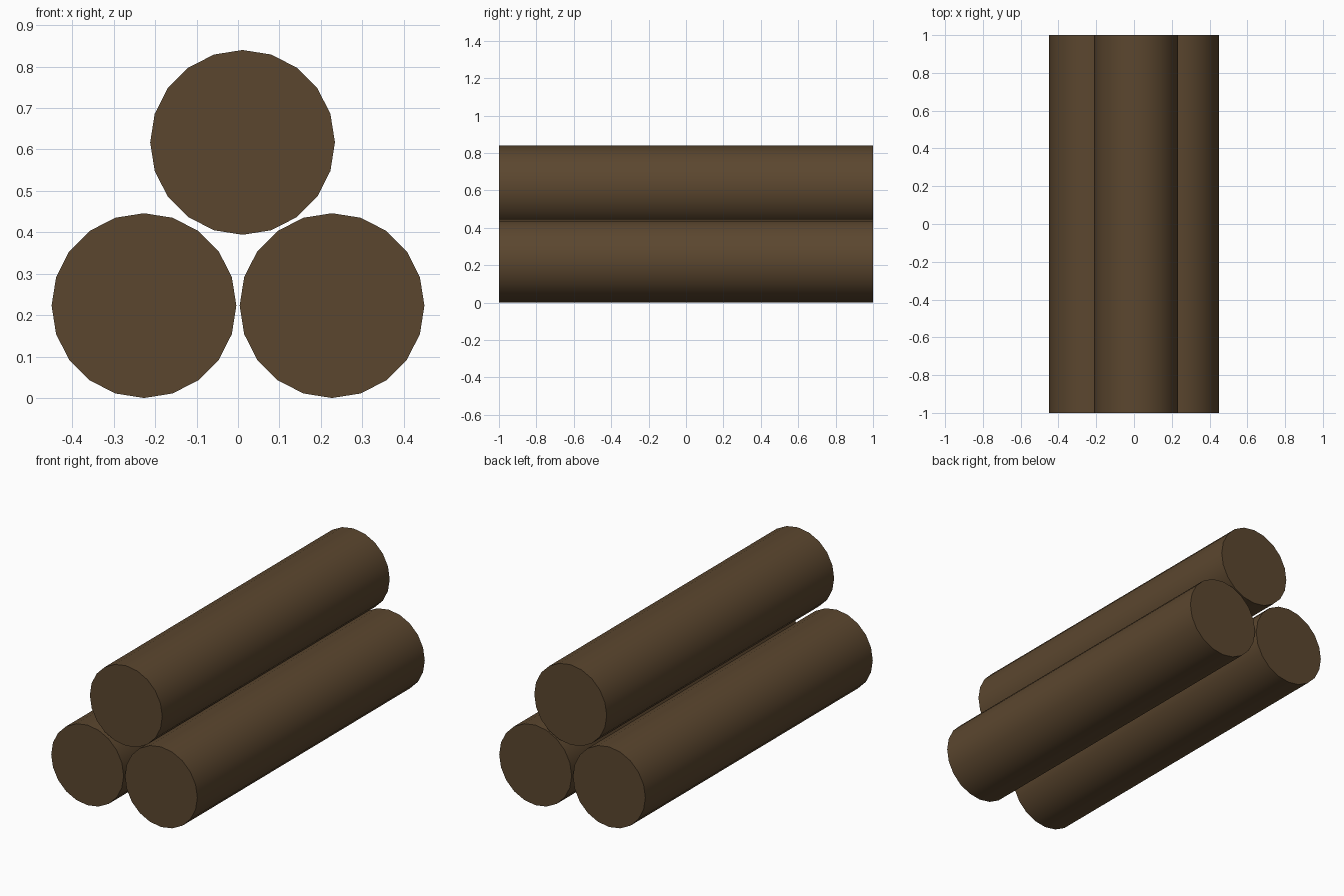
import bpy
import math

if "Cube" in bpy.data.objects:
    bpy.data.objects.remove(bpy.data.objects["Cube"])

RADIUS, LENGTH, SIDES = 0.223, 2.0, 20

# Bark brown shared by all logs
bark = bpy.data.materials.new("bark_brown")
bark.diffuse_color = (0.105, 0.062, 0.028, 1.0)
bark.use_nodes = True
bark.node_tree.nodes["Principled BSDF"].inputs["Base Color"].default_value = bark.diffuse_color


def add_log(name, x, z):
    """A 20-sided log lying along y."""
    bpy.ops.mesh.primitive_cylinder_add(
        vertices=SIDES, radius=RADIUS, depth=LENGTH,
        location=(x, 0, z), rotation=(math.pi / 2, 0, 0))
    log = bpy.context.object
    log.name = name
    log.data.materials.append(bark)
    bpy.ops.object.shade_smooth_by_angle(angle=math.radians(30))


# Two logs on the ground, one resting in the groove slightly off centre
add_log("left_log", -0.227, RADIUS)
add_log("right_log", 0.227, RADIUS)
add_log("top_log", 0.011, 0.617)
